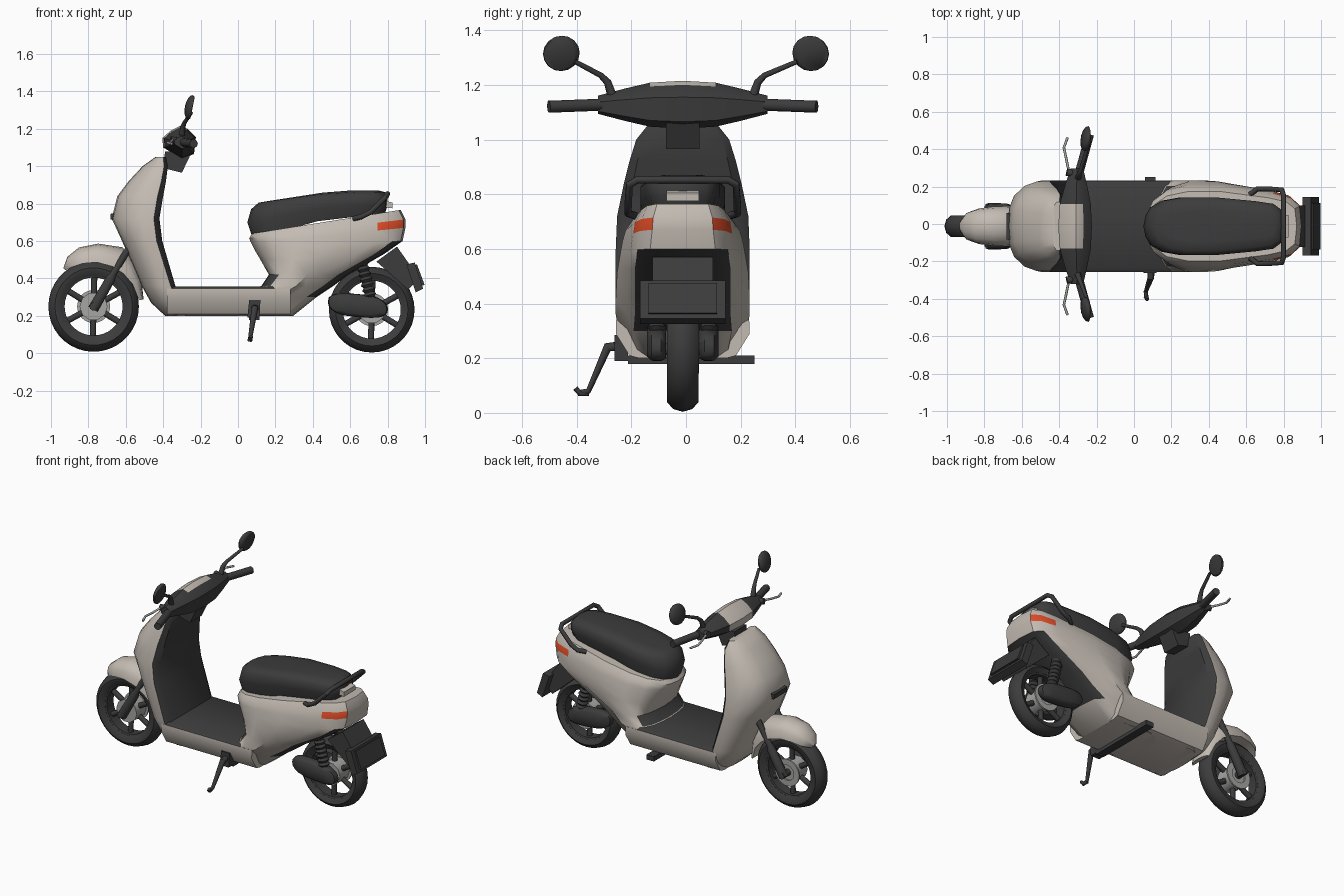
import bpy, bmesh, math
from mathutils import Vector, Matrix

if "Cube" in bpy.data.objects:
    bpy.data.objects.remove(bpy.data.objects["Cube"])


def material(name, rgb):
    m = bpy.data.materials.new(name)
    m.diffuse_color = (*rgb, 1)
    m.use_nodes = True
    m.node_tree.nodes["Principled BSDF"].inputs["Base Color"].default_value = m.diffuse_color
    return m


BEIGE = material("beige_paint", (0.55, 0.50, 0.45))
DARK = material("dark_plastic", (0.045, 0.045, 0.045))
METAL = material("grey_metal", (0.38, 0.38, 0.37))
ORANGE = material("orange_lens", (0.72, 0.07, 0.02))


def finish(ob, angle=40):
    bpy.context.view_layer.objects.active = ob
    bpy.ops.object.select_all(action='DESELECT')
    ob.select_set(True)
    bpy.ops.object.shade_smooth_by_angle(angle=math.radians(angle))


def from_bm(name, bm, mats, rule=None, angle=40):
    bmesh.ops.recalc_face_normals(bm, faces=bm.faces[:])
    if rule:
        for f in bm.faces:
            f.material_index = rule(f.calc_center_median(), f.normal)
    me = bpy.data.meshes.new(name)
    bm.to_mesh(me)
    bm.free()
    ob = bpy.data.objects.new(name, me)
    bpy.context.collection.objects.link(ob)
    for m in mats:
        me.materials.append(m)
    finish(ob, angle)
    return ob


def loft(name, rings, mats, wrap=False, rule=None, angle=40):
    bm = bmesh.new()
    vs = [[bm.verts.new(p) for p in r] for r in rings]
    n = len(rings[0])
    for i in range(len(vs) - (0 if wrap else 1)):
        a, b = vs[i], vs[(i + 1) % len(vs)]
        for j in range(n):
            k = (j + 1) % n
            bm.faces.new((a[j], a[k], b[k], b[j]))
    if not wrap:
        for r in (vs[0], vs[-1]):
            for j in range(n // 2):
                idx = list(dict.fromkeys([j, j + 1, (n - j - 1) % n, (n - j) % n]))
                if len(idx) > 2:
                    bm.faces.new([r[i] for i in idx])
    return from_bm(name, bm, mats, rule, angle)


def extrude(name, xz, y0, y1, mat):
    return loft(name, [[(x, y, z) for x, z in xz] for y in (y0, y1)], [mat])


def lathe(name, prof, c, mat, n=36):
    rings = []
    for i in range(n):
        a = 2 * math.pi * i / n
        rings.append([(c[0] + r * math.cos(a), y, c[1] + r * math.sin(a)) for r, y in prof])
    return loft(name, rings, [mat], wrap=True)


def tube(name, pts, r, mat):
    cu = bpy.data.curves.new(name, 'CURVE')
    cu.dimensions = '3D'
    cu.bevel_depth = 1
    cu.bevel_resolution = 3
    cu.use_fill_caps = True
    sp = cu.splines.new('POLY')
    sp.points.add(len(pts) - 1)
    for i, p in enumerate(pts):
        sp.points[i].co = (*p, 1)
        sp.points[i].radius = r[i] if isinstance(r, list) else r
    cu.materials.append(mat)
    ob = bpy.data.objects.new(name, cu)
    bpy.context.collection.objects.link(ob)
    bpy.context.view_layer.objects.active = ob
    bpy.ops.object.select_all(action='DESELECT')
    ob.select_set(True)
    bpy.ops.object.convert(target='MESH')
    finish(bpy.context.object)


def closed(half, zf):
    pts = half + [(x, -y) for x, y in reversed(half[1:-1])]
    return [(x, y, zf(x)) for x, y in pts]


def plan(xf, xr, hw, hr, zf, zr, k=1.0):
    """Symmetric boat-shaped outline whose height rises from front to rear."""
    L = xr - xf
    half = [(xf, 0), (xf + .015 * L, .35 * hw), (xf + .05 * L, .65 * hw), (xf + .13 * L, .88 * hw),
            (xf + .27 * L, hw), (xf + .5 * L, hw), (xr - .14, .4 * hw + .6 * hr),
            (xr - .045, hr), (xr, .72 * hr), (xr + .01, 0)]
    return closed(half, lambda x: zf + (zr - zf) * min(1, max(0, (x - xf) / L * k)))


# leg shield
shield = [(1.05, -.44, -.40, -.385, .13), (1.0, -.51, -.395, -.375, .17), (.92, -.585, -.41, -.385, .195),
          (.84, -.645, -.43, -.40, .215), (.72, -.675, -.45, -.42, .24), (.6, -.62, -.435, -.405, .245),
          (.36, -.515, -.36, -.335, .245), (.27, -.465, -.32, -.30, .23), (.2, -.39, -.28, -.27, .18)]
rings = []
for z, xf, xs, xb, h in shield:
    d = xs - xf
    half = [(xf, 0), (xf + .03 * d, .4 * h), (xf + .15 * d, .68 * h), (xf + .4 * d, .9 * h),
            (xf + .7 * d, h), (xs, h), (xb, .85 * h), (xb, 0)]
    rings.append(closed(half, lambda x, z=z: z))
loft("leg_shield", rings, [BEIGE, DARK], rule=lambda c, n: int(n.x > .3 and .3 < c.z < 1.045))
extrude("headlight_slot", [(-.683, .715), (-.683, .745), (-.65, .75), (-.65, .71)], -.07, .07, DARK)

# floor
half = [(.16, .2), (.195, .21), (.245, .29), (.243, .345), (.225, .357)]
sec = half + [(-y, z) for y, z in reversed(half)]
loft("floor", [[(x, y, z) for y, z in sec] for x in (-.38, .28)], [BEIGE, DARK],
     rule=lambda c, n: int(n.z > .7))

# rear body with painted-in turn lenses
body = [(-.1, .285, .17, .16, .2, .2), (0, .41, .235, .18, .3, .3), (.125, .5, .245, .175, .36, .36),
        (.165, .58, .245, .175, .42, .42), (.12, .77, .24, .175, .50, .53), (.09, .87, .23, .165, .55, .60),
        (.07, .885, .22, .155, .59, .67), (.06, .885, .21, .15, .615, .715), (.075, .86, .185, .13, .64, .765)]


def body_rule(c, n):
    if c.x > .74 and .672 < c.z < .71 and .1 < abs(c.y) and n.z < .7:
        return 2
    if (n.z < -.5 and c.x > .4 and c.z > .3) or (n.x < -.5 and c.z < .42 and c.x > .1):
        return 1
    return 0


loft("rear_body", [plan(*b) for b in body], [BEIGE, DARK, ORANGE], rule=body_rule)

# seat
seat = [(.08, .77, .14, .10, .61, .73), (.05, .79, .155, .12, .70, .79), (.07, .79, .155, .12, .77, .84),
        (.11, .775, .13, .10, .805, .862), (.17, .74, .08, .06, .815, .87)]
loft("seat", [plan(*s, 1.6) for s in seat], [DARK], angle=50)
extrude("seat_back_plate", [(.78, .78), (.825, .775), (.825, .805), (.79, .815)], -.06, .06, BEIGE)
tube("grab_rail", [(.62, -.17, .72), (.66, -.2, .73), (.71, -.2, .755), (.79, -.195, .835), (.80, -.165, .853),
                   (.80, .165, .853), (.79, .195, .835), (.71, .2, .755), (.66, .2, .73), (.62, .17, .72)], .014, DARK)

# handlebar cover and neck
sec = [(-.40, 1.10), (-.405, 1.15), (-.36, 1.19), (-.31, 1.215), (-.27, 1.20), (-.225, 1.155), (-.235, 1.065), (-.30, 1.04)]
rings = [[(-.30 + (x + .30) * s, y, 1.127 + (z - 1.127) * s) for x, z in sec]
         for y, s in ((-.31, .38), (-.21, .68), (-.12, .92), (0, 1), (.12, .92), (.21, .68), (.31, .38))]
loft("handlebar_cover", rings, [DARK, BEIGE],
     rule=lambda c, n: int(abs(c.y) < .12 and c.x < -.28 and c.z > 1.12))
extrude("steering_neck", [(-.39, 1.08), (-.25, 1.07), (-.30, .965), (-.40, .99)], -.062, .062, DARK)


def wheel(side_name, cx, cz, R):
    prof = [(.165, -.04), (.19, -.055), (R - .035, -.057), (R - .01, -.035), (R, 0),
            (R - .01, .035), (R - .035, .057), (.19, .055), (.165, .04)]
    lathe(side_name + "_tyre", prof, (cx, cz), DARK)
    lathe(side_name + "_rim", [(.155, -.035), (.18, -.045), (.18, .045), (.155, .035)], (cx, cz), DARK)
    tube(side_name + "_hub", [(cx, -.05, cz), (cx, .05, cz)], .075, METAL)
    lathe(side_name + "_brake_disc", [(.05, .05), (.088, .05), (.088, .06), (.05, .06)], (cx, cz), METAL)
    tube(side_name + "_axle", [(cx, -.12, cz), (cx, .12, cz)], .022, DARK)
    for i in range(6):
        a = math.pi / 3 * i + .5
        u = Vector((math.cos(a), 0, math.sin(a)))
        c = Vector((cx, 0, cz))
        tube(side_name + "_spoke", [c + u * .06, c + u * .165], .017, DARK)


wheel("front", -.772, .25, .23 + .012)
wheel("rear", .715, .233, .229)

# front fender
rings = []
for deg, ri, ro, w in ((128, .245, .262, .03), (118, .24, .30, .075), (104, .237, .325, .095), (86, .237, .337, .105),
                       (64, .237, .352, .108), (48, .237, .325, .105), (30, .24, .295, .095), (8, .245, .27, .075)):
    a = math.radians(deg)
    ring = []
    for i in range(9):
        t = math.pi * i / 8
        r = ri + (ro - ri) * math.sin(t) ** .8 if 0 < i < 8 else ri
        ring.append((-.772 + r * math.cos(a), -w * math.cos(t), .25 + r * math.sin(a)))
    rings.append(ring)
loft("front_fender", rings, [BEIGE], angle=55)

# licence panel arm and panel
extrude("rear_mudguard", [(.74, .49), (.85, .57), (.97, .40), (.91, .34)], -.11, .11, DARK)
extrude("licence_panel", [(.90, .475), (.945, .485), (.99, .345), (.95, .325)], -.157, .157, DARK)
extrude("reflector_panel", [(.94, .47), (.957, .475), (.998, .365), (.975, .36)], -.125, .125, DARK)

# paired parts
for s in (-1, 1):
    tube("grip", [(-.295, s * .28, 1.128), (-.237, s * .49, 1.12)], .023, DARK)
    tube("brake_lever", [(-.31, s * .25, 1.14), (-.35, s * .30, 1.14), (-.362, s * .36, 1.13), (-.375, s * .42, 1.125),
                         (-.355, s * .475, 1.12)], .007, METAL)
    tube("lever_clamp", [(-.28, s * .27, 1.13), (-.36, s * .29, 1.14)], .02, DARK)
    m = .456 + .012 * s
    tube("mirror_stem", [(-.30, s * .255, 1.15), (-.295, s * .275, 1.21), (-.285, s * .30, 1.235), (-.25, s * (m - .05), 1.285)],
         [.018, .014, .011, .009], DARK)
    bm = bmesh.new()
    bmesh.ops.create_uvsphere(bm, u_segments=14, v_segments=8, radius=1)
    bm.transform(Matrix.Translation((-.255, s * m, 1.315)) @ Matrix.Rotation(.2, 4, 'Y')
                 @ Matrix.Rotation(-.15 * s, 4, 'Z') @ Matrix.Diagonal((.028, .068, .066, 1)))
    bmesh.ops.bisect_plane(bm, geom=bm.verts[:] + bm.edges[:] + bm.faces[:], plane_co=(-.242, s * m, 1.315),
                           plane_no=(1, 0, -.2), clear_outer=True)
    bmesh.ops.holes_fill(bm, edges=bm.edges[:])
    from_bm("mirror", bm, [DARK], angle=50)
    # fork, shock, drive cover
    tube("fork_leg", [(-.775, s * .095, .235), (-.68, s * .095, .40), (-.67, s * .095, .42), (-.56, s * .095, .60)],
         [.03, .027, .019, .019], DARK)
    p, q = Vector((.655, s * .095, .52)), Vector((.715, s * .095, .27))
    tube("rear_shock", [p.lerp(q, i / 18) for i in range(19)],
         [.022 if i < 3 or i > 15 else (.037 if i % 2 else .026) for i in range(19)], DARK)
    rings = []
    for y, k in ((.062, .85), (.08, 1), (.115, .97), (.13, .72)):
        rings.append([(.64 + .16 * k * math.copysign(abs(math.cos(t)) ** .7, math.cos(t)), s * y,
                       .255 - .02 * math.cos(t) + .062 * k * math.copysign(abs(math.sin(t)) ** .8, math.sin(t)))
                      for t in (math.pi * i / 10 for i in range(20))])
    loft("drive_cover", rings, [DARK], angle=50)

# side stand and under-floor bar
extrude("stand_bracket", [(.06, .285), (.12, .285), (.115, .19), (.05, .19)], -.25, -.2, DARK)
tube("stand_leg", [(.09, -.215, .245), (.09, -.275, .24), (.065, -.345, .08), (.063, -.385, .072)], [.02, .018, .011, .011], DARK)
tube("stand_foot", [(.06, -.345, .072), (.068, -.375, .07), (.07, -.392, .09)], .01, DARK)
extrude("under_floor_bar", [(.06, .178), (.115, .178), (.115, .21), (.06, .21)], -.2, .262, DARK)

# centre the whole model
for ob in bpy.context.scene.objects:
    ob.location.y -= .012
